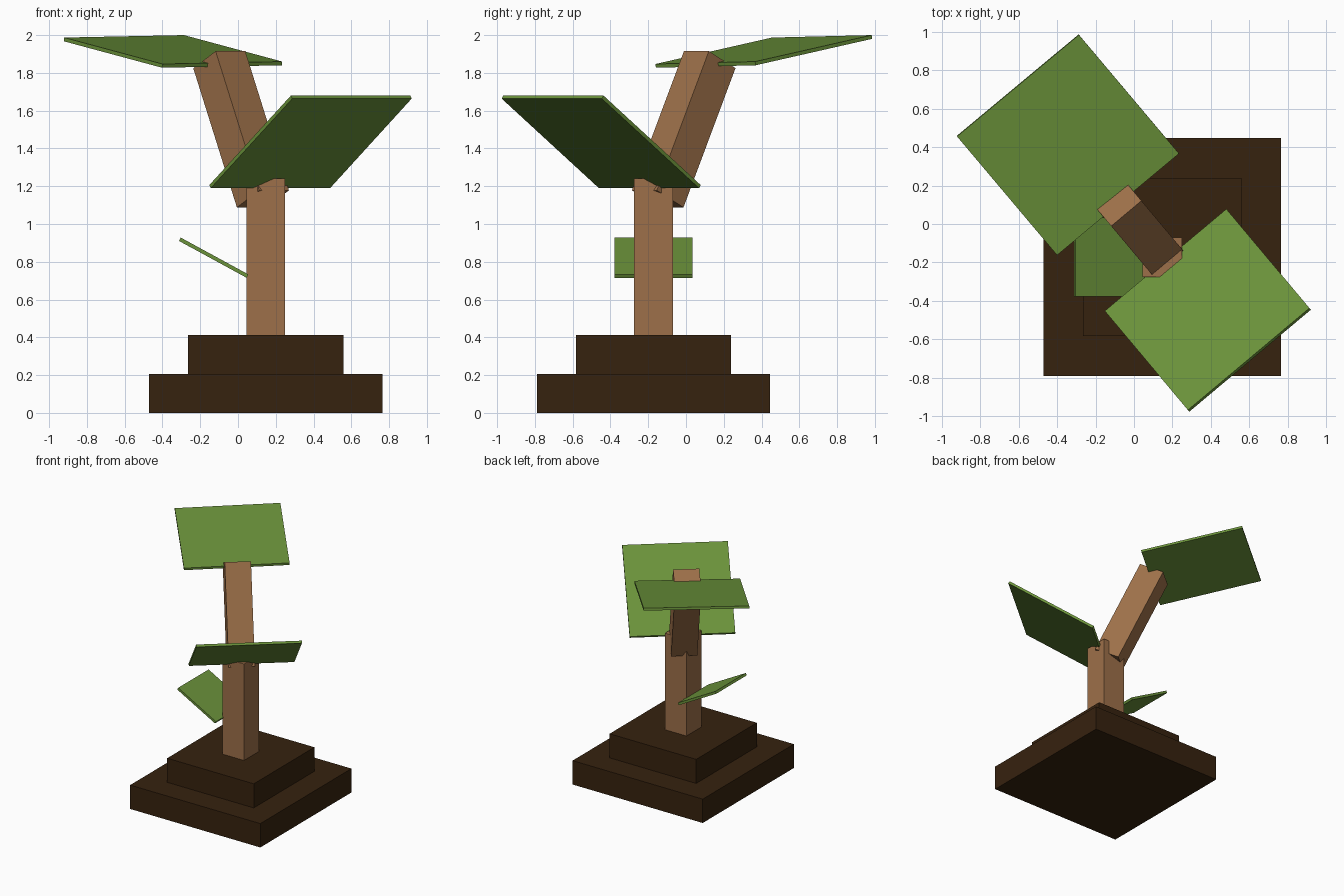
import bpy
import bmesh
from math import radians, sin, cos
from mathutils import Vector

if "Cube" in bpy.data.objects:
    bpy.data.objects.remove(bpy.data.objects["Cube"])


def material(name, colour):
    m = bpy.data.materials.new(name)
    m.diffuse_color = (*colour, 1)
    m.use_nodes = True
    m.node_tree.nodes["Principled BSDF"].inputs["Base Color"].default_value = m.diffuse_color
    return m


SOIL = material("dark soil", (0.037, 0.016, 0.0045))
BARK = material("brown bark", (0.337, 0.162, 0.067))
LEAF = material("leaf green", (0.147, 0.290, 0.043))


def slab(name, corner, a, b, c, mat):
    """Box spanned by three edge vectors from one corner."""
    corner, a, b, c = map(Vector, (corner, a, b, c))
    bm = bmesh.new()
    bmesh.ops.create_cube(bm, size=1)
    for v in bm.verts:
        p = v.co + Vector((0.5, 0.5, 0.5))
        v.co = corner + a * p.x + b * p.y + c * p.z
    bmesh.ops.recalc_face_normals(bm, faces=bm.faces)
    mesh = bpy.data.meshes.new(name)
    bm.to_mesh(mesh)
    bm.free()
    mesh.materials.append(mat)
    obj = bpy.data.objects.new(name, mesh)
    bpy.context.collection.objects.link(obj)
    return obj


def block(name, width, z0, z1, mat):
    """Upright square block centred on the trunk axis."""
    h = width / 2
    return slab(name, (CX - h, CY - h, z0), (width, 0, 0), (0, width, 0),
                (0, 0, z1 - z0), mat)


def leaf(name, corner, side, out, thickness=0.02):
    """Thin leaf given by its upper face; thickness goes downward."""
    side, out = Vector(side), Vector(out)
    n = side.cross(out).normalized()
    if n.z > 0:
        n = -n
    return slab(name, corner, side, out, n * thickness, LEAF)


CX, CY = 0.147, -0.172

# Stepped base and trunk
block("base_step_lower", 1.236, 0, 0.205, SOIL)
block("base_step_upper", 0.822, 0.205, 0.412, SOIL)
block("trunk", 0.205, 0.412, 1.24, BARK)

# Leaning branch: turned 50 degrees, tilted 26 degrees from vertical
turn, tilt = radians(50), radians(26)
lean = Vector((-cos(turn), sin(turn), 0))
across = Vector((sin(turn), cos(turn), 0))
up = Vector((0, 0, 1))
axis = lean * sin(tilt) + up * cos(tilt)
depth = lean * cos(tilt) - up * sin(tilt)
top_mid = Vector((-0.04, 0.055, 1.915))
slab("branch", top_mid - across * 0.1025, across * 0.205, depth * 0.205,
     axis * -0.82, BARK)

# Leaves
leaf("small_leaf", (0.055, CY - 0.206, 0.733), (0, 0.412, 0), (-0.358, 0, 0.195))
leaf("front_leaf", (-0.152, -0.452, 1.206), (0.632, 0.53, 0),
     (0.432, -0.515, 0.474))
leaf("top_leaf", (-0.40, -0.162, 1.847), (0.634, 0.528, 0.013),
     (-0.52, 0.617, 0.14))
